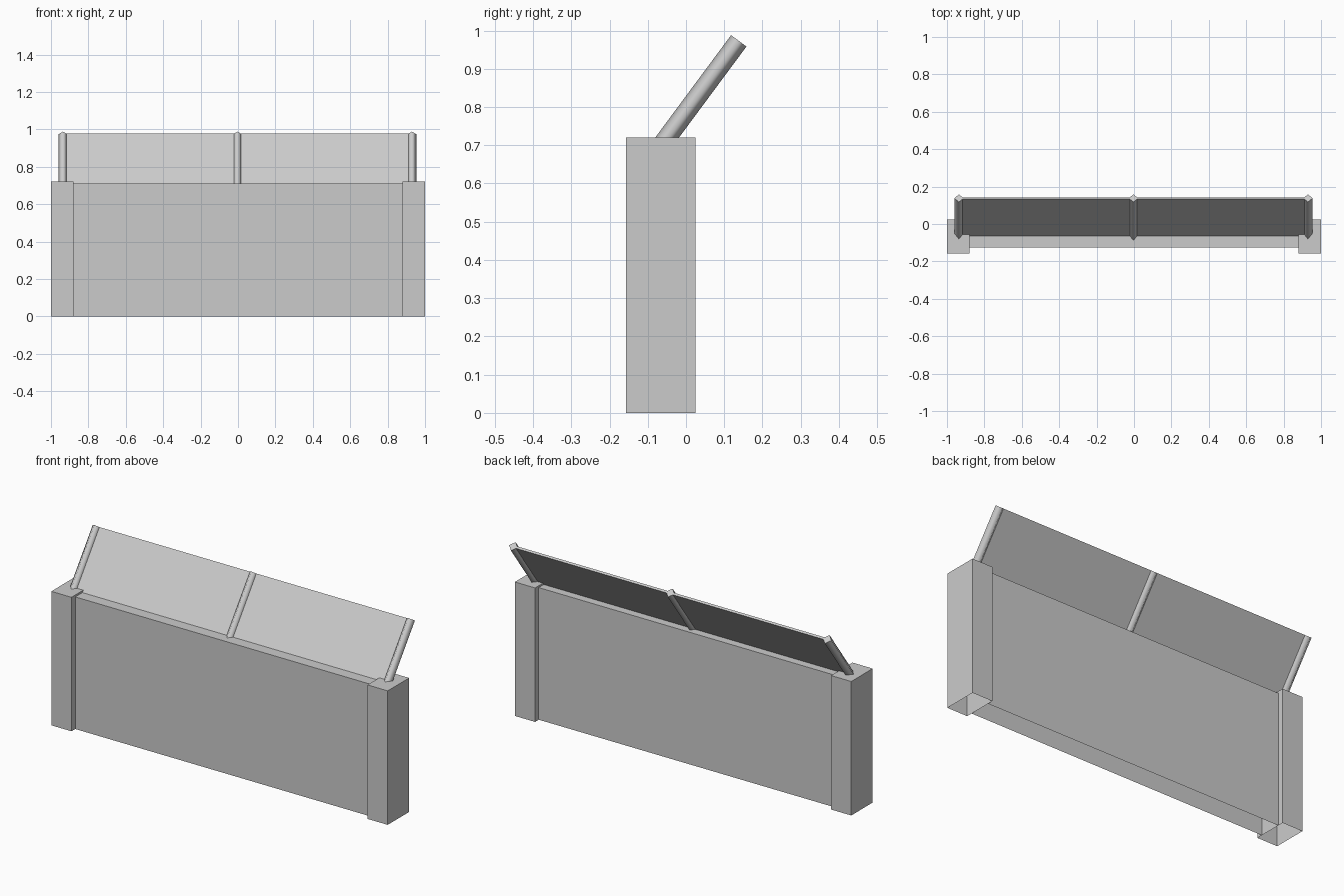
import bpy, bmesh, math
from mathutils import Matrix, Vector

cube = bpy.data.objects.get("Cube")
if cube:
    bpy.data.objects.remove(cube, do_unlink=True)

# One plain grey for every part
grey = bpy.data.materials.new("plain_grey")
grey.use_nodes = True
colour = (0.6, 0.6, 0.6, 1)
grey.diffuse_color = colour
grey.node_tree.nodes["Principled BSDF"].inputs["Base Color"].default_value = colour

TILT = Matrix.Rotation(-math.atan2(0.595, 0.803), 4, 'X')
TOP = Vector((0, 0.138, 0.973))      # upper end of the slanted fence line
AXIS = TILT @ Vector((0, 0, 1))


def finish(name, bm):
    mesh = bpy.data.meshes.new(name)
    bm.to_mesh(mesh)
    bm.free()
    mesh.materials.append(grey)
    obj = bpy.data.objects.new(name, mesh)
    bpy.context.collection.objects.link(obj)
    return obj


def box(name, low, high, open_bottom=False, matrix=Matrix()):
    low, high = Vector(low), Vector(high)
    bm = bmesh.new()
    bmesh.ops.create_cube(bm, size=1)
    if open_bottom:
        base = [f for f in bm.faces if f.normal.z < -0.5]
        bmesh.ops.delete(bm, geom=base, context='FACES')
    place = Matrix.Translation((low + high) / 2) @ Matrix.Diagonal((*(high - low), 1))
    bmesh.ops.transform(bm, matrix=matrix @ place, verts=bm.verts)
    return finish(name, bm)


def post(name, x, length=0.35, radius=0.025):
    bm = bmesh.new()
    bmesh.ops.create_cone(bm, cap_ends=True, segments=4, radius1=radius,
                          radius2=radius, depth=length)
    # Smooth sides, flat caps
    for f in bm.faces:
        f.smooth = abs(f.normal.z) < 0.5
    middle = TOP - AXIS * (length / 2) + Vector((x, 0, 0))
    bmesh.ops.transform(bm, matrix=Matrix.Translation(middle) @ TILT, verts=bm.verts)
    return finish(name, bm)


# Wall between two thicker end pillars, open underneath
box("wall", (-0.88, -0.125, 0), (0.88, -0.006, 0.71), True)
box("right_pillar", (-1, -0.157, 0), (-0.88, 0.025, 0.72), True)
box("left_pillar", (0.88, -0.157, 0), (1, 0.025, 0.72), True)

# Leaning posts
for name, x in (("right_post", -0.936), ("middle_post", -0.003), ("left_post", 0.93)):
    post(name, x)

# Thin leaning panel running through the posts
box("panel", (-0.936, -0.006, -0.335), (0.93, 0.006, 0),
    matrix=Matrix.Translation(TOP) @ TILT)
